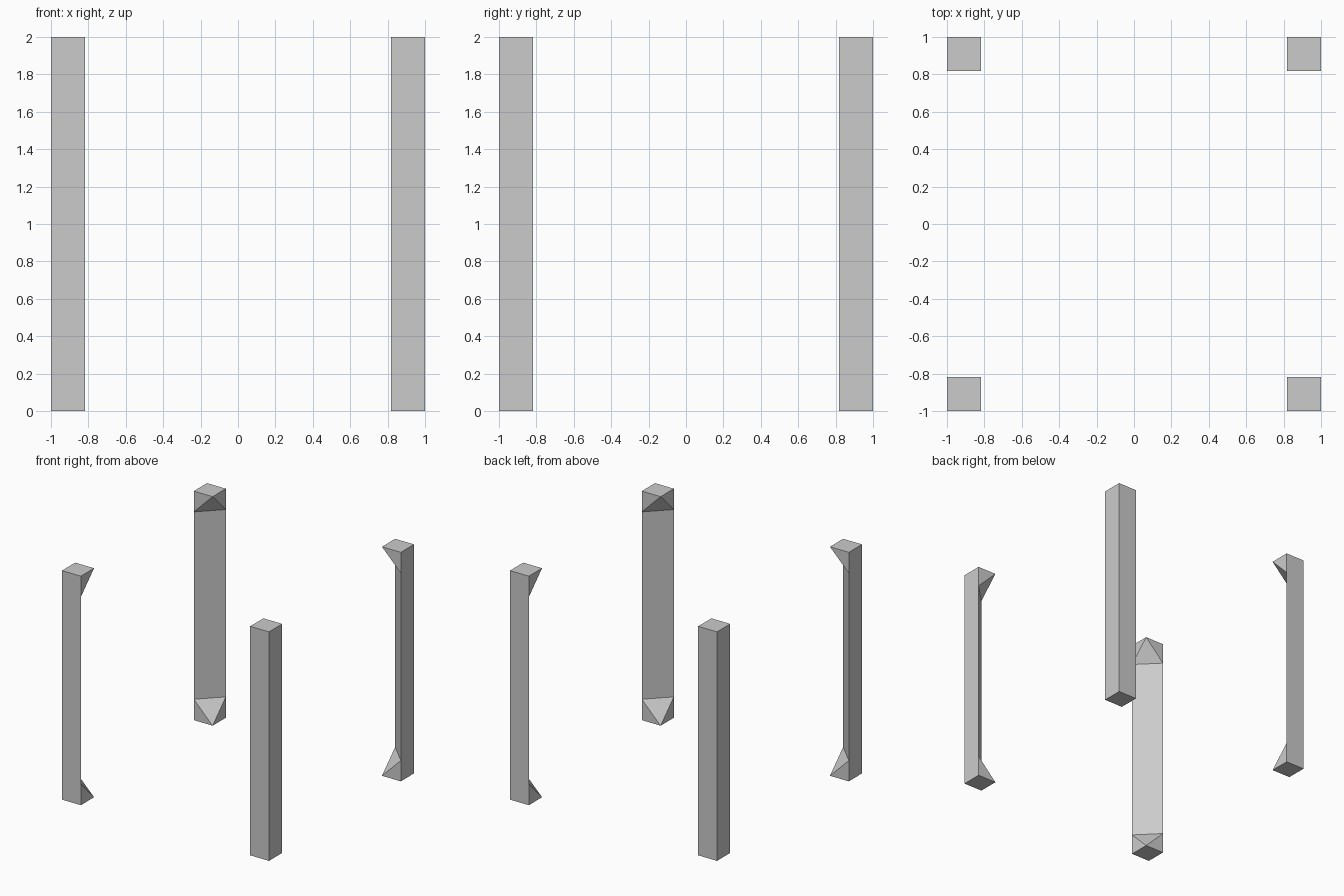
import bpy, bmesh

if "Cube" in bpy.data.objects:
    bpy.data.objects.remove(bpy.data.objects["Cube"])

W = 0.182   # post width
H = 2.0     # post height
I = 1 - W   # inner coordinate


def corner_post(name, sx, sy):
    bm = bmesh.new()

    def v(x, y, z):
        return bm.verts.new((x * sx, y * sy, z))

    # vertical corner edges: outer, two sides (with chamfer levels), inner tips
    a = [v(1, 1, z) for z in (0, H)]
    b = [v(1, I, z) for z in (0, W, H - W, H)]
    c = [v(I, 1, z) for z in (0, W, H - W, H)]
    d = [v(I, I, z) for z in (0, H)]

    # outer faces and the diagonal inner face
    for s in (b, c):
        bm.faces.new([a[0], *s, a[1]])
    bm.faces.new([b[1], b[2], c[2], c[1]])

    # square ends with sloped corner gussets
    for end, tip, mid in ((0, 0, 1), (3, 1, 2)):
        bm.faces.new([a[tip], b[end], d[tip], c[end]])
        bm.faces.new([b[end], b[mid], d[tip]])
        bm.faces.new([c[end], c[mid], d[tip]])
        bm.faces.new([b[mid], c[mid], d[tip]])

    bmesh.ops.recalc_face_normals(bm, faces=bm.faces)
    mesh = bpy.data.meshes.new(name)
    bm.to_mesh(mesh)
    bm.free()
    bpy.context.collection.objects.link(bpy.data.objects.new(name, mesh))


# four posts, one on each corner
for y_name, sy in (("front", -1), ("back", 1)):
    for x_name, sx in (("left", -1), ("right", 1)):
        corner_post(f"{y_name}_{x_name}_post", sx, sy)
